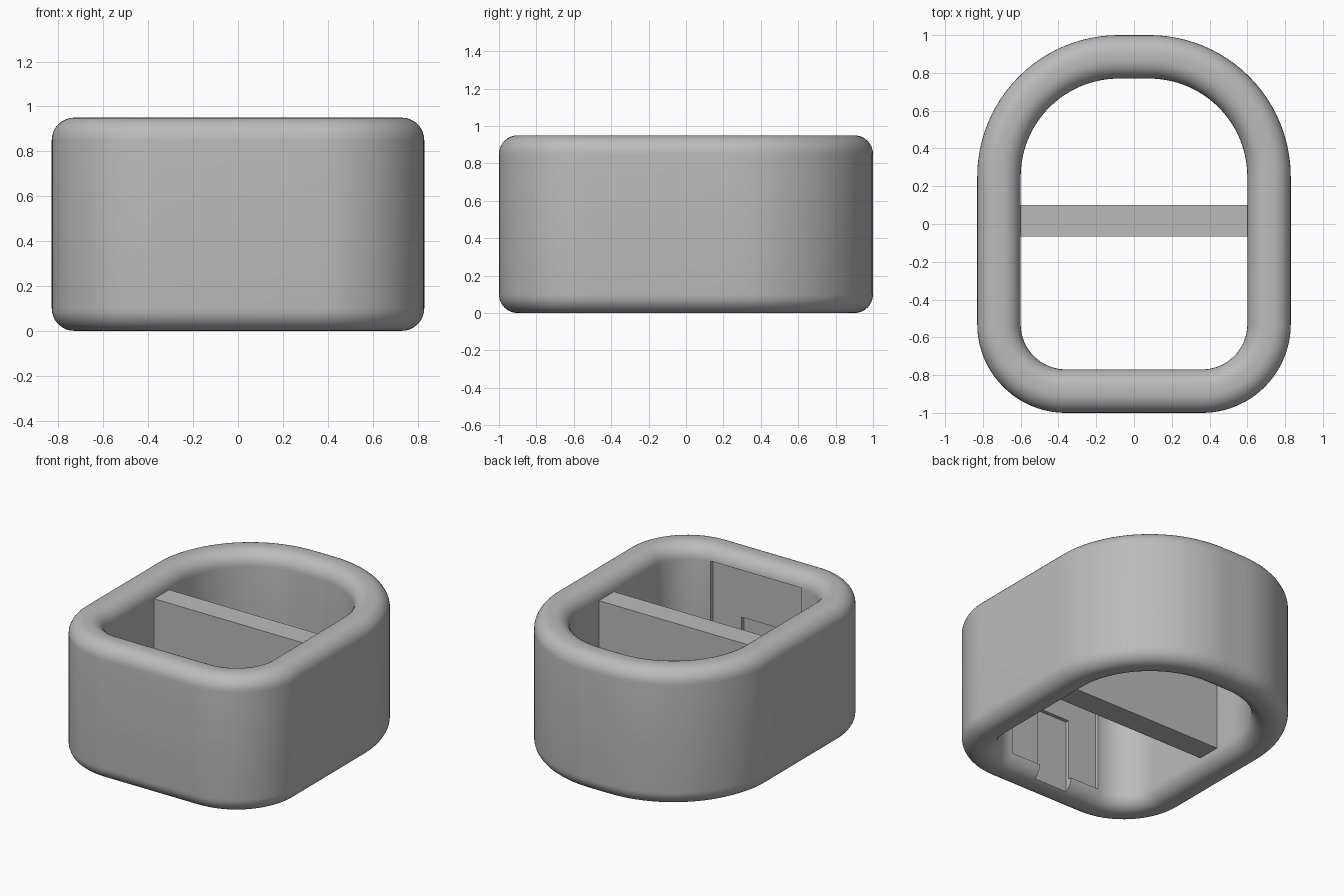
import bpy, bmesh, math

cube = bpy.data.objects.get("Cube")
if cube:
    bpy.data.objects.remove(cube, do_unlink=True)

grey = bpy.data.materials.new("plain grey")
grey.use_nodes = True
grey.diffuse_color = (0.5, 0.5, 0.5, 1)
grey.node_tree.nodes["Principled BSDF"].inputs["Base Color"].default_value = (0.5, 0.5, 0.5, 1)

HEIGHT, WALL, FILLET = 0.95, 0.23, 0.1


def add_object(name, bm):
    bmesh.ops.recalc_face_normals(bm, faces=bm.faces)
    mesh = bpy.data.meshes.new(name)
    bm.to_mesh(mesh)
    bm.free()
    mesh.materials.append(grey)
    obj = bpy.data.objects.new(name, mesh)
    bpy.context.collection.objects.link(obj)
    return obj


def box(name, low, high):
    bm = bmesh.new()
    bmesh.ops.create_cube(bm, size=1)
    for v in bm.verts:
        v.co = [l + (c + 0.5) * (h - l) for c, l, h in zip(v.co, low, high)]
    return add_object(name, bm)


def arc(cx, cy, r, start, steps):
    angles = [math.radians(start + 90 * i / steps) for i in range(steps + 1)]
    return [(cx + r * math.cos(a), cy + r * math.sin(a)) for a in angles]


# Wall cross-section: (inward offset, height) with four rounded corners
section = []
for d, z, start in ((WALL - FILLET, HEIGHT - FILLET, 0), (FILLET, HEIGHT - FILLET, 90),
                    (FILLET, FILLET, 180), (WALL - FILLET, FILLET, 270)):
    section += arc(d, z, FILLET, start, 8)


# Plan outline: wide curves at the back, tighter corners at the front
def outline(inset):
    points = []
    for x, y, r, start in ((0.08, 0.25, 0.75, 0), (-0.08, 0.25, 0.75, 90),
                           (-0.36, -0.53, 0.47, 180), (0.36, -0.53, 0.47, 270)):
        points += arc(x, y, r - inset, start, 24)
    return points


# Rounded ring body
bm = bmesh.new()
loops = [[bm.verts.new((x, y, z)) for x, y in outline(d)] for d, z in section]
for a, b in zip(loops, loops[1:] + loops[:1]):
    for i in range(len(a)):
        j = (i + 1) % len(a)
        bm.faces.new((a[i], a[j], b[j], b[i]))
body = add_object("ring_body", bm)

# Shallow recess in the front inner wall, with a narrow channel running down from it
cutters = [box("recess_cutter", (-0.35, -0.795, 0.095), (0.35, -0.6, 0.86)),
           box("channel_cutter", (-0.128, -0.82, -0.1), (0.128, -0.6, 0.52))]
bpy.context.view_layer.objects.active = body
body.select_set(True)
for cutter in cutters:
    cutter.hide_render = True
    mod = body.modifiers.new("cut", 'BOOLEAN')
    mod.operation = 'DIFFERENCE'
    mod.solver = 'EXACT'
    mod.object = cutter
    bpy.ops.object.modifier_apply(modifier=mod.name)
    bpy.data.objects.remove(cutter, do_unlink=True)
bpy.ops.object.shade_smooth_by_angle(angle=math.radians(30))

# Dividing wall across the opening
box("divider", (-0.605, -0.065, 0.1), (0.605, 0.1, 0.85))
